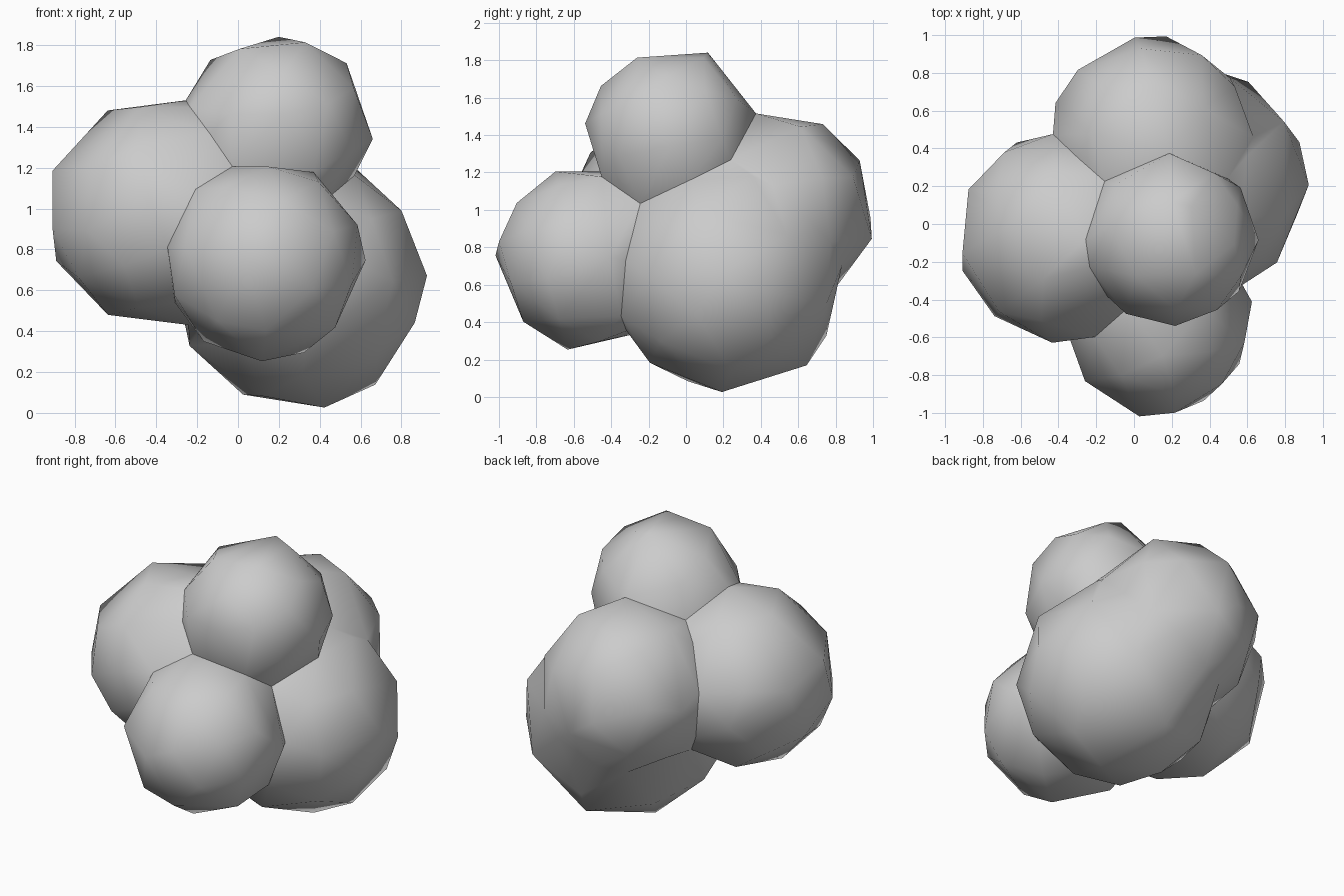
import bpy, math

if "Cube" in bpy.data.objects:
    bpy.data.objects.remove(bpy.data.objects["Cube"])

# Each lobe: centre and radius
LOBES = [
    ((-0.38, -0.07, 0.98), 0.547),   # left
    ((0.13, -0.52, 0.745), 0.48),    # front
    ((0.195, -0.08, 1.40), 0.448),   # top
    ((0.30, 0.22, 0.645), 0.608),    # base
    ((0.10, 0.46, 0.99), 0.525),     # back
]
TRIANGLES = 230


def ball(centre, radius):
    bpy.ops.mesh.primitive_ico_sphere_add(subdivisions=5, radius=radius, location=centre)
    ob = bpy.context.object
    # odd turns keep the balls' edges from lining up
    ob.rotation_euler = (centre[0] + 0.3, centre[1] + 0.7, centre[2])
    return ob


def apply_modifiers(ob):
    graph = bpy.context.evaluated_depsgraph_get()
    ob.data = bpy.data.meshes.new_from_object(ob.evaluated_get(graph))
    ob.modifiers.clear()


# Weld the five balls into one closed skin
balls = [ball(c, r) for c, r in LOBES]
cluster, others = balls[0], balls[1:]
cluster.name = "lobed_cluster"
for other in others:
    union = cluster.modifiers.new("union", "BOOLEAN")
    union.operation = "UNION"
    union.solver = "EXACT"
    union.object = other
apply_modifiers(cluster)
for other in others:
    bpy.data.objects.remove(other)

# Collapse to coarse facets with straight creases between lobes
cluster.data.calc_loop_triangles()
coarse = cluster.modifiers.new("coarse", "DECIMATE")
coarse.ratio = TRIANGLES / len(cluster.data.loop_triangles)
apply_modifiers(cluster)

# Stand it on the ground
cluster.data.transform(cluster.matrix_world)
cluster.matrix_world.identity()
low = min(v.co.z for v in cluster.data.vertices)
cluster.location.z = -min(low, 0.0)

# Smooth lobes, sharp creases
bpy.ops.object.select_all(action="DESELECT")
cluster.select_set(True)
bpy.context.view_layer.objects.active = cluster
bpy.ops.object.shade_smooth_by_angle(angle=math.radians(50))
